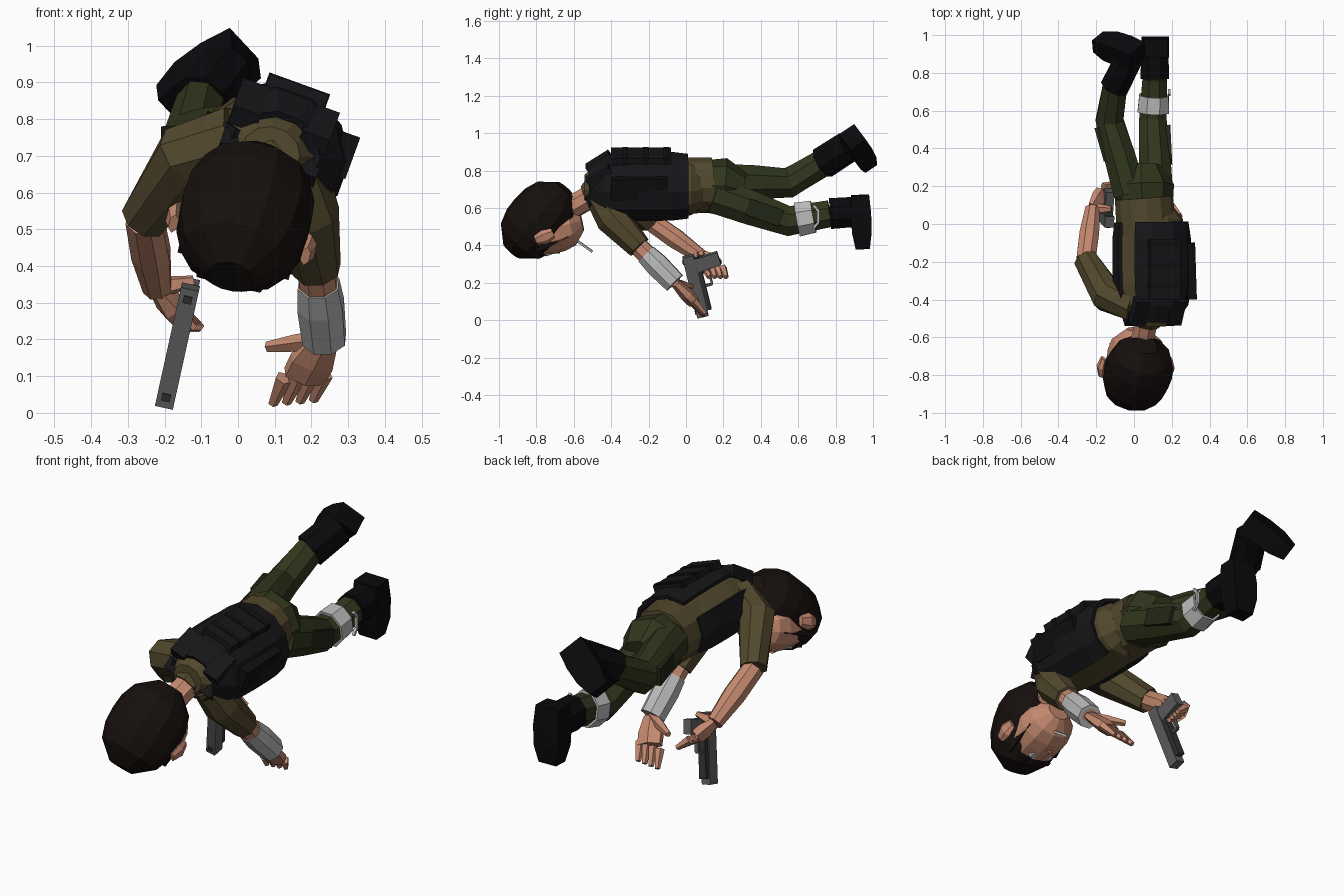
import bpy, bmesh
from math import cos, sin, pi, sqrt
from mathutils import Matrix, Vector

default_cube = bpy.data.objects.get("Cube")
if default_cube:
    bpy.data.objects.remove(default_cube, do_unlink=True)


def material(name, red, green, blue):
    mat = bpy.data.materials.new(name)
    mat.use_nodes = True
    color = (red, green, blue, 1)
    mat.diffuse_color = color
    mat.node_tree.nodes["Principled BSDF"].inputs["Base Color"].default_value = color
    return mat


skin = material("skin", .55, .25, .16)
hair_black = material("hair_black", .008, .005, .004)
olive = material("olive", .085, .065, .026)
trouser_green = material("trouser_green", .03, .037, .012)
pocket_green = material("pocket_green", .015, .02, .008)
vest_black = material("vest_black", .008, .008, .01)
strap_black = material("strap_black", .005, .005, .006)
boot_black = material("boot_black", .003, .003, .004)
bandage_grey = material("bandage_grey", .5, .5, .5)
gun_grey = material("gun_grey", .11, .11, .11)
gun_dark = material("gun_dark", .03, .03, .03)

WORLD = Matrix.Identity(4)
UP = Vector((0, 0, 1))
FORWARD = Vector((0, 1, 0))


def make_frame(side, forward, origin):
    """Local axes: x along side, y along forward, z from both."""
    side = Vector(side).normalized()
    forward = Vector(forward)
    forward = (forward - side * forward.dot(side)).normalized()
    frame = Matrix((side, forward, side.cross(forward))).transposed().to_4x4()
    frame.translation = origin
    return frame


def tube(name, mat, path, radii, flat=1.0, sides=8, up=UP, frame=WORLD, gap=(), thickness=0):
    """Loft flat-sided rings along a path; flat is the height to width ratio."""
    bm = bmesh.new()
    path = [Vector(point) for point in path]
    last = len(path) - 1
    rings = []
    for i, (centre, radius) in enumerate(zip(path, radii)):
        tangent = (path[min(i + 1, last)] - path[max(i - 1, 0)]).normalized()
        side = tangent.cross(up).normalized()
        normal = side.cross(tangent) * flat
        size = radius / cos(pi / sides)
        angles = [(k + .5) * 2 * pi / sides for k in range(sides)]
        rings.append([bm.verts.new(frame @ (centre + (side * cos(a) + normal * sin(a)) * size))
                      for a in angles])
    for lower, upper in zip(rings, rings[1:]):
        for k in range(sides):
            if k not in gap:
                following = (k + 1) % sides
                bm.faces.new((lower[k], lower[following], upper[following], upper[k]))
    if not gap:
        bm.faces.new(rings[0])
        bm.faces.new(rings[-1])
    bmesh.ops.recalc_face_normals(bm, faces=bm.faces[:])
    mesh = bpy.data.meshes.new(name)
    bm.to_mesh(mesh)
    bm.free()
    mesh.materials.append(mat)
    obj = bpy.data.objects.new(name, mesh)
    bpy.context.scene.collection.objects.link(obj)
    if thickness:
        shell = obj.modifiers.new("shell", "SOLIDIFY")
        shell.thickness = thickness
        shell.offset = 0


def bar(name, mat, start, end, width, height, **options):
    """Rectangular bar between two points, given its half width and height."""
    tube(name, mat, [start, end], [width, width], height / width, sides=4, **options)


def barrel(name, mat, start, end, width, fullness, low=-.95, high=.95, steps=6, **options):
    """Rounded body; a higher fullness gives straighter sides and blunter ends."""
    spans = [low + (high - low) * i / steps for i in range(steps + 1)]
    path = [Vector(start).lerp(Vector(end), (t + 1) / 2) for t in spans]
    radii = [width * sqrt(1 - abs(t) ** fullness) for t in spans]
    tube(name, mat, path, radii, sides=12, **options)


# Torso: shirt, vest open at the front and one shoulder, plate, straps and pouches
torso = make_frame((.94, 0, -.34), FORWARD, (.09, -.2, .71))
barrel("shirt", olive, (0, -.36, 0), (0, .36, 0), .18, 4, flat=.86, frame=torso)
tube("shirt_waist", olive, [(-.02, .1, 0), (-.04, .34, 0)], [.155, .15], .95,
     sides=12, frame=torso)
barrel("vest", vest_black, (.01, -.35, 0), (0, .35, 0), .195, 4, -.9, .6, flat=.9,
       frame=torso, gap=(4, 7, 8, 9), thickness=.02)
bar("back_plate", vest_black, (.01, -.2, .17), (.01, .12, .17), .085, .03, frame=torso)
for y in (-.14, -.03, .08):
    bar("back_strap", strap_black, (.01, y, .17), (.01, y + .03, .17), .088, .033, frame=torso)
for side in (-1, 1):
    x = side * .1
    bar("shoulder_strap", vest_black, (x, -.32, .06), (x, -.2, .14), .04, .03, frame=torso)
    bar("chest_strap", vest_black, (x, -.32, 0), (x, -.16, -.13), .04, .03, frame=torso)
bar("side_pouch", strap_black, (.19, -.2, .06), (.18, .1, .06), .025, .06, frame=torso)

# Neck and collar
chest_top = Vector((.08, -.46, .69))
skull_base = Vector((.03, -.67, .57))
tube("collar", olive, [chest_top, chest_top.lerp(skull_base, .3)], [.1, .07])
tube("neck", skin, [chest_top, skull_base], [.06, .06])

# Head: local y runs from chin to crown, local z points out of the face
head = make_frame((.97, 0, -.24), (0, -.92, -.4), (.018, -.795, .527))
barrel("face", skin, (0, -.23, .09), (0, .14, .03), .15, 3, flat=.88, frame=head)
barrel("hair", hair_black, (0, -.22, -.11), (0, .2, .1), .178, 2.5, flat=.93, frame=head)
tube("nose", skin, [(0, .05, .16), (0, -.05, .18)], [.012, .025], sides=6, frame=head)
bar("mouth", gun_dark, (0, -.15, .16), (0, -.14, .16), .04, .015, frame=head)
bar("cigarette", bandage_grey, (.03, -.15, .16), (.03, -.21, .26), .006, .006, frame=head)
for side in (-1, 1):
    tube("ear", skin, [(side * .18, -.07, .05), (side * .19, -.02, .05), (side * .185, .03, .05)],
         [.012, .018, .012], 2, sides=6, frame=head)
    bar("sideburn", hair_black, (side * .13, -.13, .1), (side * .148, .05, .11),
        .008, .012, frame=head)
    bar("eyebrow", hair_black, (side * .02, .05, .165), (side * .09, .06, .16),
        .01, .01, frame=head)
    tube("eye", bandage_grey, [(side * .05, .01, .15), (side * .05, .01, .18)],
         [.03, .018], up=FORWARD, frame=head)


def arm(prefix, collar, shoulder, elbow, wrist, knuckles, spread, reach, thumb_tip):
    """Short sleeve, bare forearm, palm, four fingers and a thumb."""
    tube(prefix + "_sleeve", olive, [collar, shoulder, elbow], [.085, .085, .062])
    tube(prefix + "_forearm", skin, [elbow, elbow.lerp(wrist, .5), wrist], [.05, .052, .038])
    tube(prefix + "_palm", skin, [wrist, wrist.lerp(knuckles, .6), knuckles],
         [.038, .058, .056], .55, sides=6, up=spread.cross(knuckles - wrist))
    for i in range(4):
        base = knuckles + spread * (i / 3 - .5)
        tube(prefix + "_finger", skin, [base, base + reach], [.02, .011], sides=5)
    bend = wrist.lerp(thumb_tip, .5)
    tube(prefix + "_thumb", skin, [wrist, bend, thumb_tip], [.022, .02, .012], sides=5)


left_elbow = Vector((.215, -.25, .39))
left_wrist = Vector((.235, -.06, .2))
arm("left", collar=Vector((.15, -.45, .67)), shoulder=Vector((.185, -.39, .54)),
    elbow=left_elbow, wrist=left_wrist, knuckles=Vector((.18, .04, .1)),
    spread=Vector((.11, 0, .01)), reach=Vector((-.03, .06, -.07)),
    thumb_tip=Vector((.08, .03, .18)))
arm("right", collar=Vector((0, -.43, .75)), shoulder=Vector((-.14, -.38, .7)),
    elbow=Vector((-.255, -.19, .53)), wrist=Vector((-.22, .08, .34)),
    knuckles=Vector((-.17, .15, .28)), spread=Vector((.02, .09, 0)),
    reach=Vector((.06, .02, -.05)), thumb_tip=Vector((-.12, .08, .36)))
wrap = [left_elbow.lerp(left_wrist, t) for t in (.2, .5, 1)]
tube("forearm_bandage", bandage_grey, wrap, [.055, .062, .058])

# Pistol: local y runs down the barrel, local z from the grip to the sights
pistol = make_frame((-1, 0, .22), (-.07, .08, -.32), (-.165, .05, .182))
bar("pistol_slide", gun_grey, (0, -.17, 0), (0, .17, 0), .025, .03, frame=pistol)
bar("pistol_frame", gun_dark, (0, -.15, -.04), (0, .14, -.04), .02, .015, frame=pistol)
bar("pistol_grip", gun_grey, (0, -.11, -.03), (0, -.12, -.16), .022, .036,
    up=FORWARD, frame=pistol)
bar("trigger_guard", gun_grey, (0, -.08, -.09), (0, .01, -.09), .01, .006, frame=pistol)
bar("guard_front", gun_grey, (0, .01, -.04), (0, .01, -.09), .01, .006,
    up=FORWARD, frame=pistol)
for y in (-.15, .13):
    bar("pistol_sight", gun_dark, (0, y, .03), (0, y + .02, .03), .012, .006, frame=pistol)


def leg(prefix, side, hip, knee, calf, ankle, heel, toe, sole):
    """Trouser leg with a thigh pocket, boot shaft and squared foot."""
    tube(prefix + "_trouser", trouser_green, [hip, hip.lerp(knee, .5), knee, calf],
         [.088, .083, .073, .065], 1.1)
    outward = Vector((side * .075, 0, 0))
    bar(prefix + "_pocket", pocket_green, hip.lerp(knee, .45) + outward,
        hip.lerp(knee, .9) + outward, .016, .045)
    tube(prefix + "_boot_shaft", boot_black, [calf, ankle], [.075, .073], 1.1)
    foot = [heel.lerp(toe, t) for t in (0, .35, .7, 1)]
    tube(prefix + "_boot_foot", boot_black, foot, [.065, .073, .07, .05], .75, sides=4, up=sole)


tube("pelvis", trouser_green, [(.055, .11, .715), (.05, .2, .715), (.045, .3, .69)],
     [.14, .152, .1], .92, up=torso.col[2].xyz)
left_knee = Vector((.1, .55, .53))
left_calf = Vector((.11, .77, .57))
leg("left", 1, hip=Vector((.12, .15, .67)), knee=left_knee, calf=left_calf,
    ankle=Vector((.11, .91, .58)), heel=Vector((.115, .93, .67)),
    toe=Vector((.11, .945, .38)), sole=FORWARD)
leg("right", -1, hip=Vector((-.02, .16, .74)), knee=Vector((-.13, .55, .735)),
    calf=Vector((-.1, .73, .84)), ankle=Vector((-.03, .87, .93)),
    heel=Vector((.02, .89, .98)), toe=Vector((-.19, .965, .84)), sole=Vector((0, .8, .6)))

# Bandage with a loose loop below the left knee
wrap = [left_knee.lerp(left_calf, t) for t in (.2, .6)]
tube("leg_bandage", bandage_grey, wrap, [.083, .078], 1.1)
loop = [wrap[-1] + Vector((.08, .03 * sin(a), .06 * cos(a))) for a in (0, pi / 3, pi / 1.5, pi)]
tube("bandage_loop", bandage_grey, loop, [.007] * len(loop), sides=4, up=Vector((1, 0, 0)))
